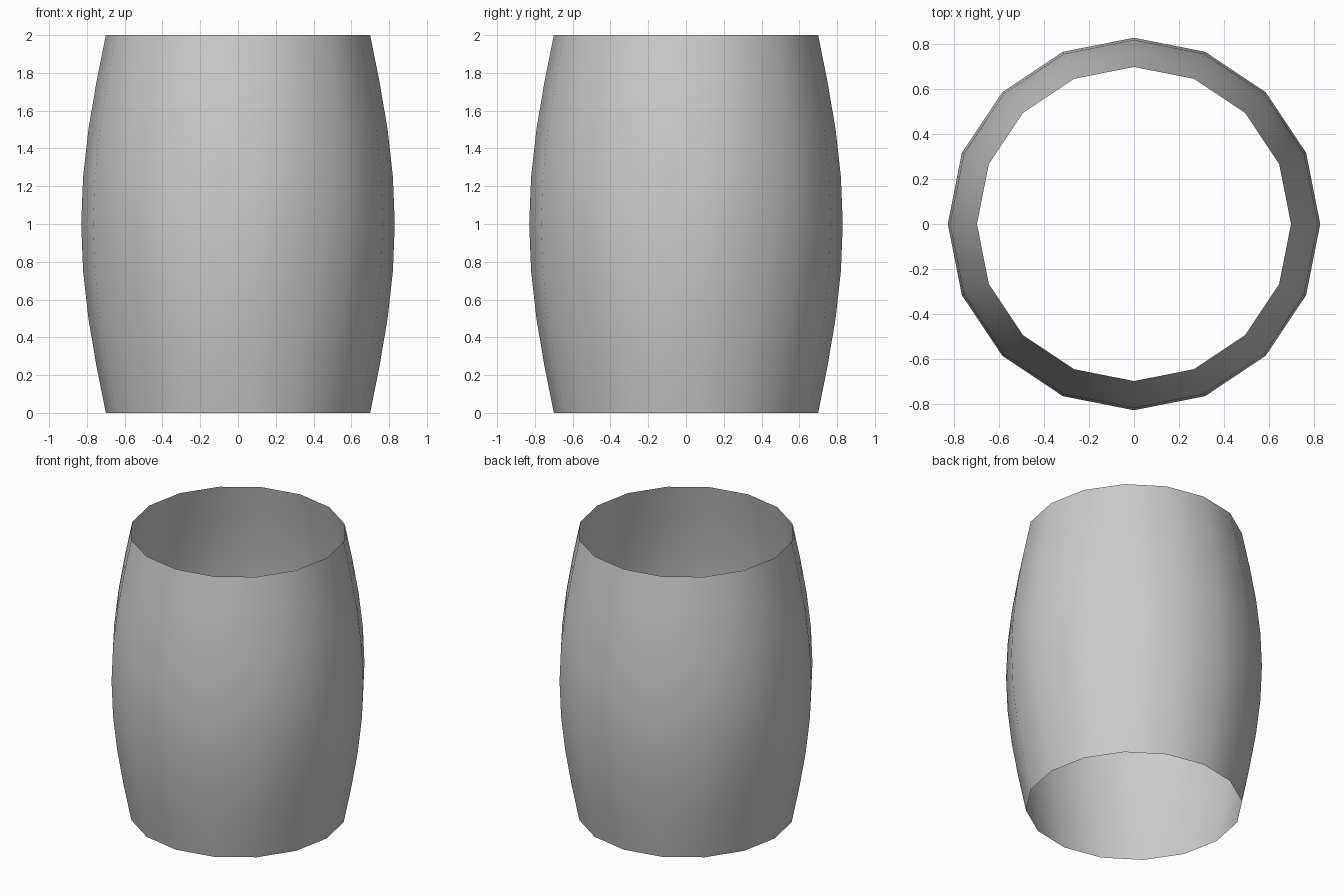
import bpy, bmesh
from math import sin, cos, pi

if "Cube" in bpy.data.objects:
    bpy.data.objects.remove(bpy.data.objects["Cube"])

SIDES, RINGS = 16, 8
HEIGHT, END_R, BULGE = 2.0, 0.70, 0.13

# Open barrel shell: stacked 16-sided rings with a bulging profile
bm = bmesh.new()
rings = []
for i in range(RINGS + 1):
    t = i / RINGS
    r = END_R + BULGE * sin(pi * t)
    rings.append([bm.verts.new((r * cos(2 * pi * k / SIDES),
                                r * sin(2 * pi * k / SIDES),
                                HEIGHT * t)) for k in range(SIDES)])

for low, high in zip(rings, rings[1:]):
    for k in range(SIDES):
        n = (k + 1) % SIDES
        face = bm.faces.new((low[k], low[n], high[n], high[k]))
        face.smooth = True

mesh = bpy.data.meshes.new("barrel_shell")
bm.to_mesh(mesh)
bm.free()
barrel = bpy.data.objects.new("barrel_shell", mesh)
bpy.context.collection.objects.link(barrel)
